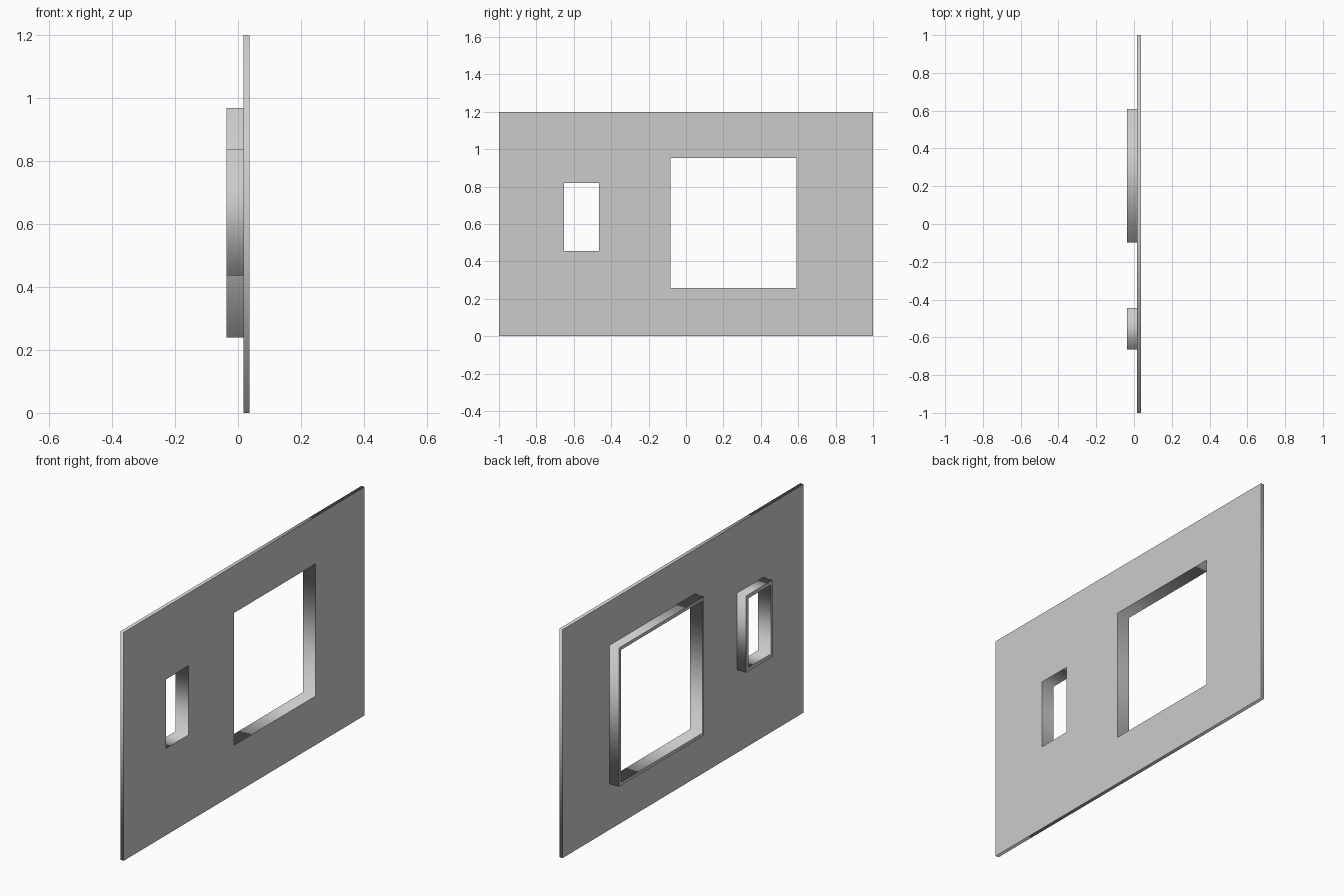
import bpy
from math import pi

if "Cube" in bpy.data.objects:
    bpy.data.objects.remove(bpy.data.objects["Cube"])


def slab(name, x0, x1, *rects):
    """Extrude a rectangle (y0, y1, z0, z1) along x; further rects become holes."""
    curve = bpy.data.curves.new(name, 'CURVE')
    curve.dimensions = '2D'
    curve.fill_mode = 'BOTH'
    curve.extrude = (x1 - x0) / 2
    for y0, y1, z0, z1 in rects:
        s = curve.splines.new('POLY')
        s.points.add(3)
        for p, (y, z) in zip(s.points, ((y0, z0), (y1, z0), (y1, z1), (y0, z1))):
            p.co = (y, z, 0, 1)
        s.use_cyclic_u = True
    ob = bpy.data.objects.new(name, curve)
    ob.location.x = (x0 + x1) / 2
    ob.rotation_euler = (pi / 2, 0, pi / 2)  # profile plane becomes yz
    bpy.context.collection.objects.link(ob)
    bpy.ops.object.select_all(action='DESELECT')
    bpy.context.view_layer.objects.active = ob
    ob.select_set(True)
    bpy.ops.object.convert(target='MESH')


BACK, SEAM, FACE = -0.037, 0.017, 0.036

# Openings and the outer edges of the rims around them
large_hole, large_rim = (-0.083, 0.591, 0.257, 0.952), (-0.097, 0.609, 0.240, 0.969)
small_hole, small_rim = (-0.651, -0.464, 0.456, 0.819), (-0.665, -0.446, 0.436, 0.839)

# Thin front plate with both openings
slab("front_plate", SEAM, FACE, (-1, 1, 0, 1.2), large_hole, small_hole)

# Raised rims behind the plate
slab("large_window_rim", BACK, SEAM, large_rim, large_hole)
slab("small_window_rim", BACK, SEAM, small_rim, small_hole)
